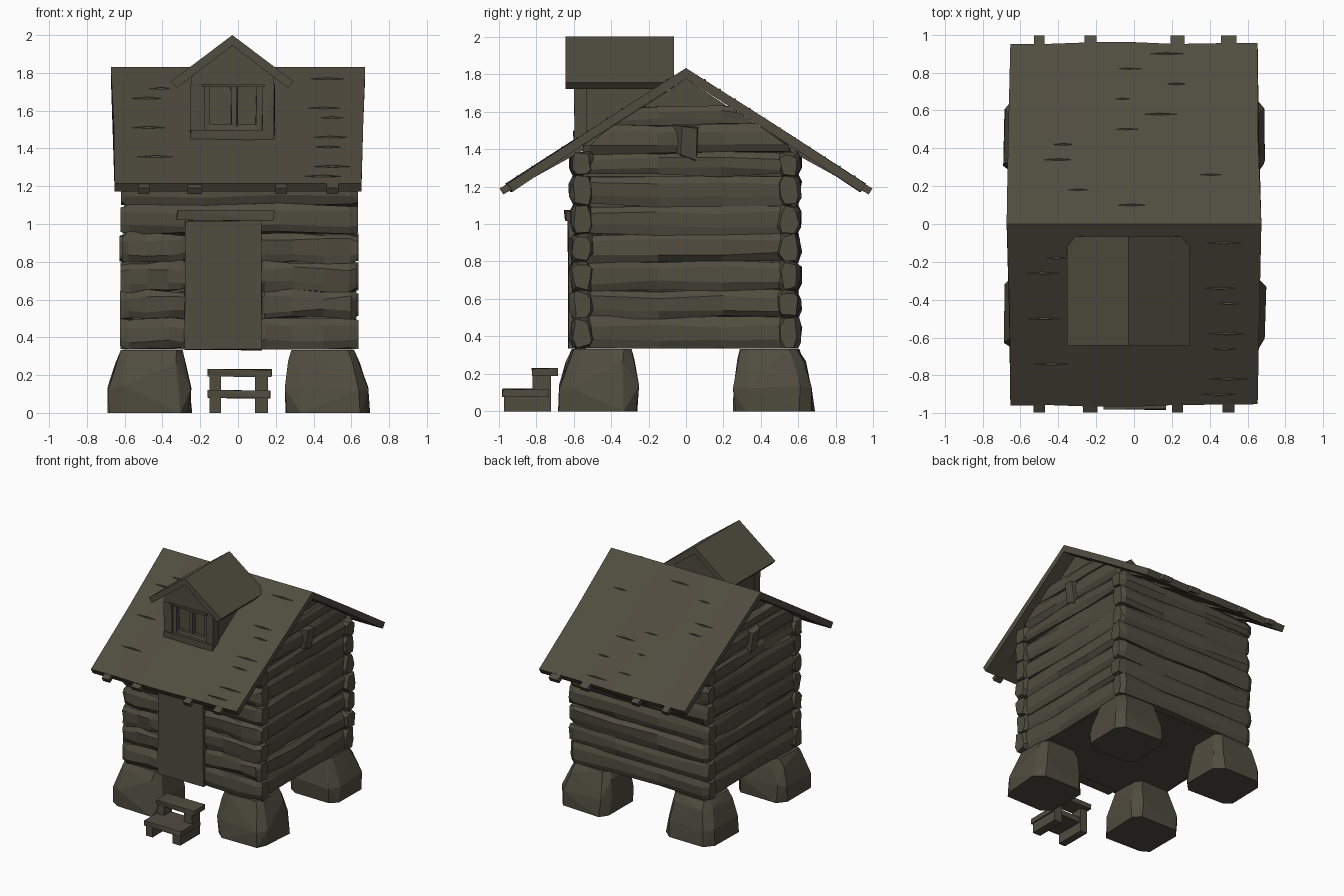
import bpy, bmesh, random
from mathutils import Vector

if "Cube" in bpy.data.objects:
    bpy.data.objects.remove(bpy.data.objects["Cube"])

random.seed(7)
wood = bpy.data.materials.new("dark olive wood")
wood.diffuse_color = (0.080, 0.072, 0.050, 1)
wood.use_nodes = True
wood.node_tree.nodes["Principled BSDF"].inputs["Base Color"].default_value = wood.diffuse_color


def jit(a):
    return random.uniform(-a, a)


def finish(name, bm):
    bmesh.ops.recalc_face_normals(bm, faces=bm.faces)
    me = bpy.data.meshes.new(name)
    bm.to_mesh(me)
    bm.free()
    me.materials.append(wood)
    ob = bpy.data.objects.new(name, me)
    bpy.context.collection.objects.link(ob)
    return ob


def loft(name, rings):
    """Skin closed rings of points and cap both ends."""
    bm = bmesh.new()
    rs = [[bm.verts.new(p) for p in r] for r in rings]
    n = len(rs[0])
    for a, b in zip(rs, rs[1:]):
        for i in range(n):
            j = (i + 1) % n
            bm.faces.new((a[i], a[j], b[j], b[i]))
    bm.faces.new(rs[0])
    bm.faces.new(rs[-1])
    return finish(name, bm)


def hull(name, pts):
    bm = bmesh.new()
    for p in pts:
        bm.verts.new(p)
    res = bmesh.ops.convex_hull(bm, input=bm.verts)
    junk = {g for g in res["geom_interior"] if isinstance(g, bmesh.types.BMVert)}
    bmesh.ops.delete(bm, geom=list(junk), context='VERTS')
    return finish(name, bm)


def box(name, x0, x1, y0, y1, z0, z1, j=0.004):
    return hull(name, [(x + jit(j), y + jit(j), z + jit(j))
                       for x in (x0, x1) for y in (y0, y1) for z in (z0, z1)])


def prism_x(name, prof, x0, x1):
    return loft(name, [[(x, y, z) for y, z in prof] for x in (x0, x1)])


def prism_y(name, prof, y0, y1):
    return loft(name, [[(x, y, z) for x, z in prof] for y in (y0, y1)])


SECT = [(1, -.45), (1, .5), (.7, 1), (-.7, 1), (-1, .5), (-1, -.45), (-.7, -1), (.7, -1)]


def log(name, axis, a, b, c, z0, z1, half=0.06):
    """Rough hewn eight sided log; side logs are trimmed under the roof slope."""
    L, zc, h = b - a, (z0 + z1) / 2, (z1 - z0) / 2
    rings = []
    for t, s in ((a, .72), (a + .04, 1), (a + L * .36, 1), (a + L * .67, 1), (b - .04, 1), (b, .72)):
        t += jit(.008)
        ring = []
        for u, v in SECT:
            d = c + u * half * s + jit(.011)
            z = zc + v * h * (s * .5 + .5) + jit(.012)
            z = max(z, .335)
            p = t
            if axis == 'y':
                lim = max(.02, (1.775 - z) / .645)
                p = max(-lim, min(lim, t))
            ring.append((p, d, z) if axis == 'x' else (d, p, z))
        rings.append(ring)
    loft(name, rings)


# Solid core and floor
prism_x("house_core", [(-.55, .335), (.55, .335), (.55, 1.41), (0, 1.775), (-.55, 1.41)], -.56, .565)

# Log walls
levels = [.335, .5, .645, .8, .95, 1.1, 1.26, 1.38]
for i, (z0, z1) in enumerate(zip(levels, levels[1:])):
    log("back_log", 'x', -.62, .63, .55, z0, z1)
    if i < 4:
        log("front_log_left", 'x', -.62, -.25, -.555, z0, z1)
        log("front_log_right", 'x', .1, .63, -.555, z0, z1)
    else:
        log("front_log", 'x', -.62, .63, -.555, z0, z1)
sides = levels + [1.53, 1.625]
for s, name in ((-1, "left_log"), (1, "right_log")):
    for z0, z1 in zip(sides, sides[1:]):
        log(name, 'y', -.55, .56, s * .548, z0, z1)
    # Wedge shaped bracket high on each gable
    x0, x1 = s * .56, s * .65
    hull("gable_bracket", [(x0, -.1, 1.53), (x0, .07, 1.52), (x0, .06, 1.34), (x0, -.06, 1.34),
                           (x1, -.02, 1.52), (x1, .06, 1.51), (x1 - s * .03, .055, 1.34),
                           (x1 - s * .03, -.03, 1.37)])

# Door and lintel
box("door", -.28, .125, -.63, -.54, .335, 1.02)
box("door_lintel", -.32, .19, -.645, -.55, 1.02, 1.07, .008)

# Main roof with rafters
for s in (-1, 1):
    rings = []
    for k in range(7):
        x = -.66 + 1.32 * k / 6
        e = jit(.008)
        f = 1 + (.02 if k in (0, 6) else 0)
        rings.append([(x * f, 0, 1.832), (x + jit(.006), s * .48, 1.523 + jit(.004)),
                      (x * .99, s * (.957 + e), 1.215), (x * .99, s * (.93 + e), 1.172),
                      (x, s * .48, 1.468 + jit(.004)), (x * f, 0, 1.775)])
    loft("roof_slab", rings)
    for x in (-.5, -.23, .23, .5):
        w = .035 + jit(.008)
        prism_x("rafter", [(s * .4, 1.53), (s * .995, 1.19), (s * .975, 1.158), (s * .4, 1.475)],
                x - w, x + w)
    # Split shingle slivers lying on the slope
    n = Vector((0, s * .54, .84))
    for k in range(11):
        y = .1 + k * .08
        if s < 0:
            x = random.choice((-1, 1)) * random.uniform(.4, .5)
        else:
            x = random.uniform(-.5, .5)
        L = random.uniform(.05, .11)
        p = Vector((x, s * y, 1.832 - .644 * y))
        d = Vector((0, s * .84, -.54)) * .007
        hull("shingle_split", [p + Vector((L, 0, 0)), p - Vector((L, 0, 0)), p + d, p - d,
                               p + n * .009, p - n * .01])

# Dormer body, front boards and gable
cx = -.03
prism_y("dormer_body", [(-.24, 1.4), (.185, 1.4), (.185, 1.79), (cx, 1.955), (-.24, 1.79)], -.54, -.1)
prism_y("dormer_gable", [(-.245, 1.73), (.19, 1.73), (.19, 1.78), (cx, 1.955), (-.245, 1.78)], -.595, -.53)
box("dormer_left_board", -.25, -.18, -.595, -.53, 1.42, 1.735)
box("dormer_right_board", .13, .192, -.595, -.53, 1.42, 1.735)
box("dormer_sill", -.25, .19, -.6, -.53, 1.42, 1.5)
box("window_header", -.19, .14, -.61, -.55, 1.725, 1.742, .002)
box("window_mullion", -.035, -.005, -.575, -.53, 1.49, 1.735)
box("window_left_frame", -.185, -.15, -.58, -.53, 1.49, 1.735)
box("window_right_frame", .095, .135, -.58, -.53, 1.49, 1.735)
box("window_bottom_frame", -.18, .13, -.575, -.53, 1.49, 1.525)
for s in (-1, 1):
    ex = cx + s * .325
    prism_y("dormer_roof", [(cx, 2.0), (ex, 1.755), (ex - s * .03, 1.72), (cx, 1.945)], -.642, -.065)

# Corner boulders
for sx in (-1, 1):
    for sy in (-1, 1):
        pts = []
        for z, h, inset in ((0, .218, 0), (.13, .212, .003), (.27, .182, .013), (.333, .158, .02)):
            ox = sx * (.472 - inset)
            oy = sy * (.468 - inset)
            for u, v in ((1, .7), (.75, 1), (-.75, 1), (-1, .7), (-1, -.75), (-.7, -1), (.75, -1), (1, -.7)):
                j = 0 if z == .333 else .012
                pts.append((ox + u * h + jit(.012), oy + v * h * .96 + jit(.012), z + (jit(j) if z else 0)))
        hull("corner_boulder", pts)

# Front steps
for x0, x1 in ((-.15, -.09), (.09, .16)):
    box("step_front_leg", x0, x1, -.97, -.8, 0, .085, 0)
    box("step_back_leg", x0, x1, -.82, -.72, 0, .195, 0)
box("lower_tread", -.16, .17, -.98, -.73, .08, .12)
box("upper_tread", -.16, .18, -.82, -.685, .19, .23)
